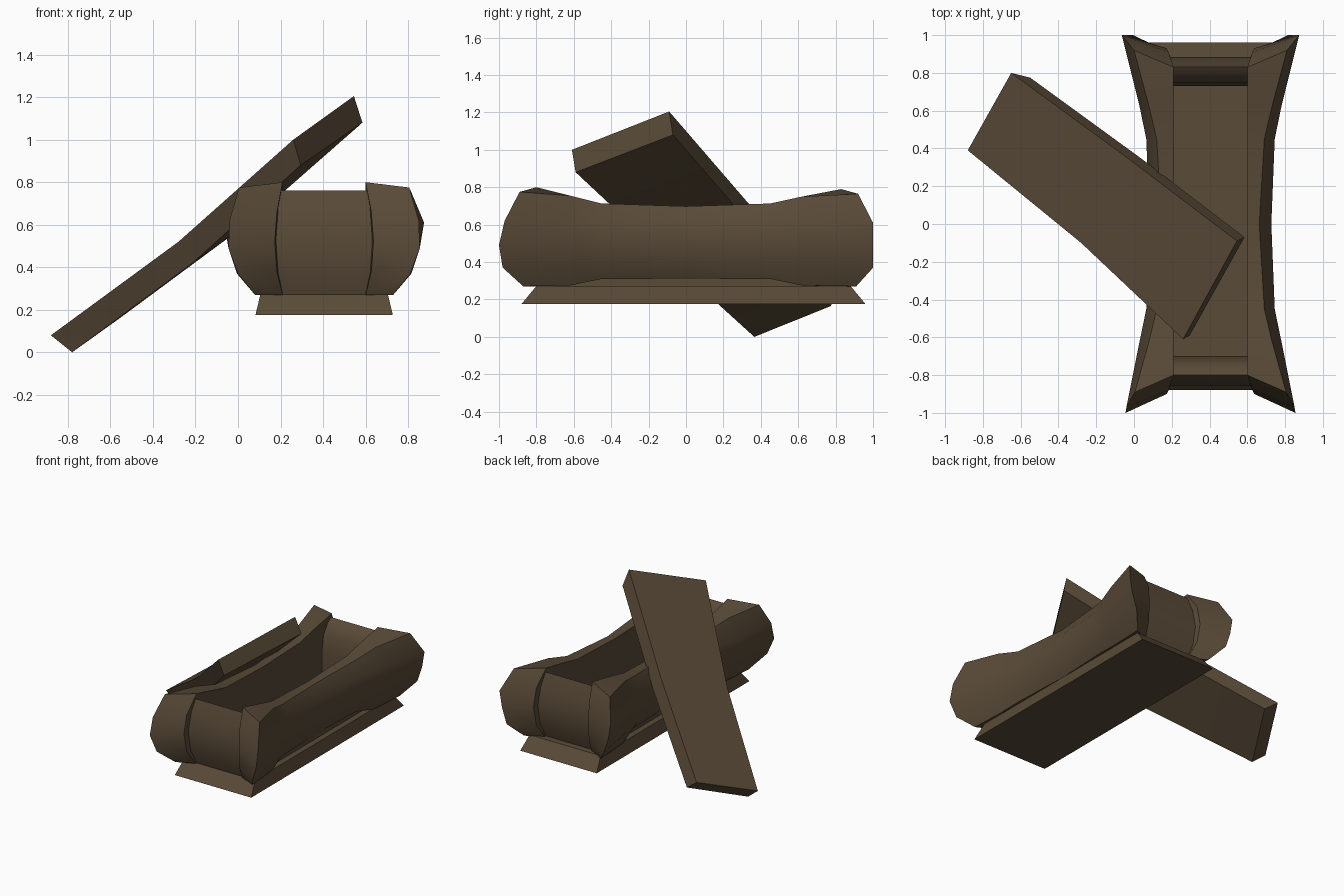
import bpy, bmesh, math
from mathutils import Vector

if "Cube" in bpy.data.objects:
    bpy.data.objects.remove(bpy.data.objects["Cube"])

stone = bpy.data.materials.new("brown_stone")
stone.diffuse_color = (0.10, 0.069, 0.039, 1)
stone.use_nodes = True
stone.node_tree.nodes["Principled BSDF"].inputs["Base Color"].default_value = stone.diffuse_color
CX = 0.405   # centre plane of the stone coffin


def loft(name, rings, angle=32):
    """Skin a row of equal closed rings (even count) and cap both ends with quad strips."""
    bm = bmesh.new()
    rows = [[bm.verts.new(p) for p in r] for r in rings]
    n = len(rows[0])
    for a, b in zip(rows, rows[1:]):
        for i in range(n):
            j = (i + 1) % n
            bm.faces.new((a[i], a[j], b[j], b[i]))
    for r in (rows[0], rows[-1]):
        for k in range(n // 2 - 1):
            bm.faces.new((r[k], r[k + 1], r[n - 2 - k], r[n - 1 - k]))
    bmesh.ops.recalc_face_normals(bm, faces=bm.faces)
    me = bpy.data.meshes.new(name)
    bm.to_mesh(me)
    bm.free()
    ob = bpy.data.objects.new(name, me)
    bpy.context.collection.objects.link(ob)
    me.materials.append(stone)
    bpy.ops.object.select_all(action='DESELECT')
    ob.select_set(True)
    bpy.context.view_layer.objects.active = ob
    bpy.ops.object.shade_smooth_by_angle(angle=math.radians(angle))
    return ob


def rect(d, y0, y1, z):
    return [(CX - d, y0, z), (CX + d, y0, z), (CX + d, y1, z), (CX - d, y1, z)]


# flared side walls: sections of (offset from centre, y, z)
# order: five inner points going up, then five outer points going down
def mid(y, top, bulge, ztop, zlow):
    inner = [(.195, y, zlow + (ztop - zlow) * k / 4) for k in range(5)]
    return inner + [(top, y, ztop), (bulge, y, .60), (bulge, y, .49),
                    (bulge - .03, y, .37), (bulge - .065, y, zlow)]


front_end = [(.195, -.81, .27), (.222, -.88, .38), (.232, -.90, .52), (.222, -.88, .66),
             (.195, -.80, .80), (.40, -.89, .775),
             (.445, -.97, .62), (.45, -1.0, .49), (.405, -.98, .37), (.325, -.87, .27)]
back_end = [(.195, .84, .27), (.222, .91, .38), (.232, .93, .52), (.222, .91, .66),
            (.195, .83, .79), (.405, .92, .765),
            (.47, 1.0, .61), (.45, 1.0, .49), (.41, 1.0, .37), (.325, .91, .27)]
sections = [front_end, mid(-.62, .325, .375, .755, .275), mid(-.45, .285, .34, .713, .31),
            mid(0, .258, .322, .698, .31), mid(.45, .285, .34, .713, .31),
            mid(.62, .325, .375, .75, .275), back_end]
for name, s in (("left_wall", -1), ("right_wall", 1)):
    loft(name, [[(CX + s * d, y, z) for d, y, z in sec] for sec in sections], 40)

# gently bulging end panels between the walls: outer side down, inner side up
profile = [(0, .76), (-.035, .65), (-.055, .52), (-.04, .38), (0, .27),
           (.10, .27), (.10, .40), (.10, .54), (.08, .66), (.04, .735)]
for name, s, y0 in (("front_panel", 1, -.80), ("back_panel", -1, .83)):
    loft(name, [[(CX + d, y0 + s * y, z) for y, z in profile] for d in (-.24, .24)], 40)

# trough floor and splayed foot
loft("trough_floor", [rect(.255, -.78, .81, .26), rect(.255, -.72, .75, .35)])
loft("foot_plinth", [rect(.323, -.88, .96, .175), rect(.3, -.80, .88, .272)])

# slid-off lid: slightly sagging slab leaning on the wall, with its ends cut in underneath
n = Vector((-.61, .026, .79))
low = [Vector(p) for p in ((-.88, .39, .08), (-.65, .80, .24), (-.55, .775, .165), (-.78, .365, 0))]
high = [Vector(p) for p in ((.26, -.61, 1.0), (.545, -.09, 1.205), (.585, -.07, 1.08), (.295, -.59, .88))]
a, b = Vector((-.28, -.10, .52)), Vector((-.035, .35, .695))
middle = [a, b, b - n * .12, a - n * .12]
loft("slab_lid", [low, middle, high], 30)
